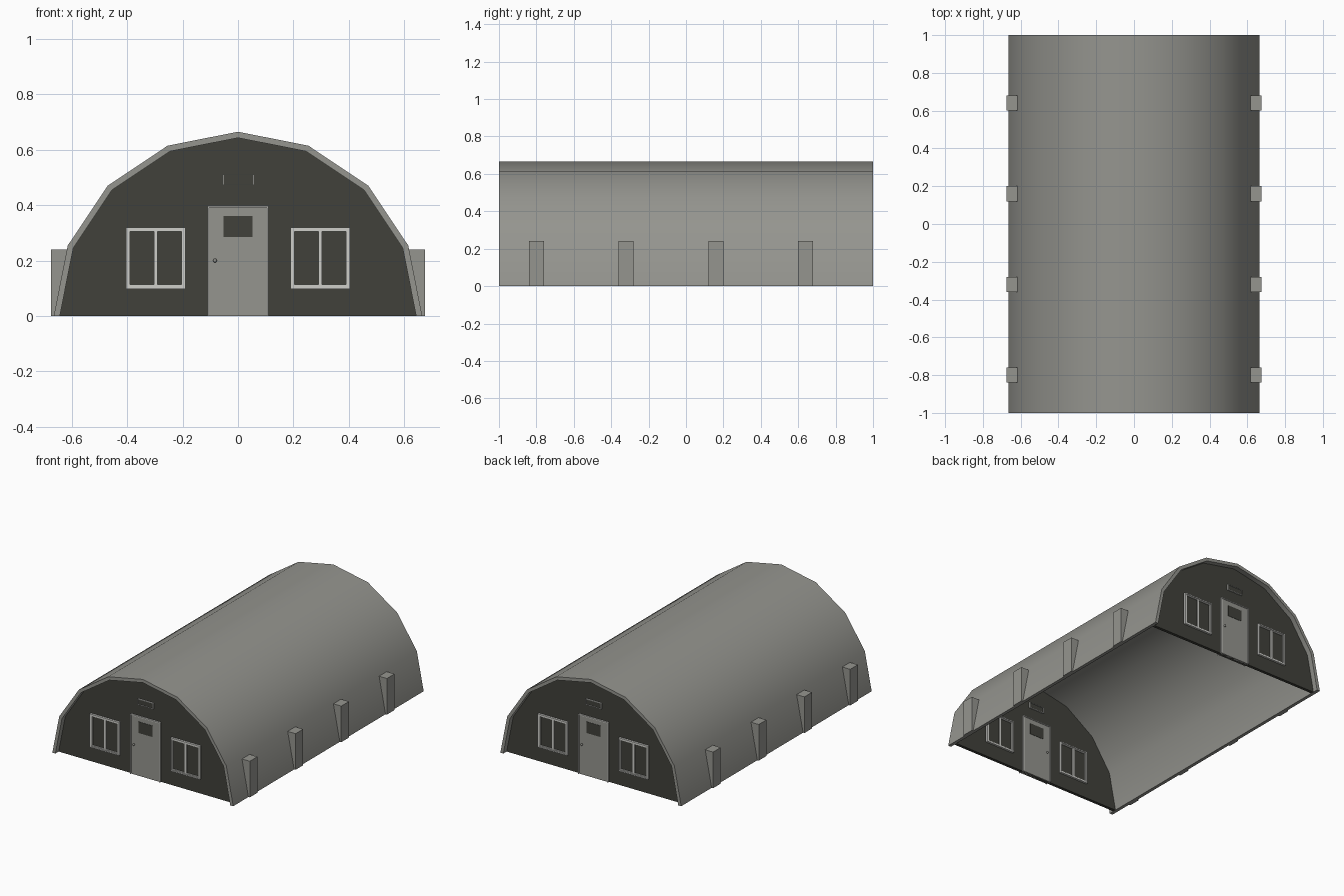
import bpy, bmesh, math
from mathutils import Matrix

cube = bpy.data.objects.get("Cube")
if cube:
    bpy.data.objects.remove(cube, do_unlink=True)


def material(name, r, g, b):
    m = bpy.data.materials.new(name)
    m.use_nodes = True
    m.diffuse_color = (r, g, b, 1)
    m.node_tree.nodes["Principled BSDF"].inputs["Base Color"].default_value = (r, g, b, 1)
    return m


GREY = material("warm grey metal", 0.30, 0.30, 0.275)
DARK = material("dark wall", 0.052, 0.053, 0.043)
LIGHT = material("pale frame", 0.62, 0.62, 0.59)


def finish(name, bm, mat, turn=False):
    """Turn a bmesh into an object; 'turn' rotates it to the opposite end."""
    if turn:
        bm.transform(Matrix.Rotation(math.pi, 4, "Z"))
    bmesh.ops.recalc_face_normals(bm, faces=bm.faces)
    me = bpy.data.meshes.new(name)
    bm.to_mesh(me)
    bm.free()
    me.materials.append(mat)
    ob = bpy.data.objects.new(name, me)
    bpy.context.collection.objects.link(ob)
    return ob


def add_box(bm, x0, x1, y0, y1, z0, z1):
    mid = Matrix.Translation(((x0 + x1) / 2, (y0 + y1) / 2, (z0 + z1) / 2))
    size = Matrix.Diagonal((x1 - x0, y1 - y0, z1 - z0, 1))
    bmesh.ops.create_cube(bm, size=1, matrix=mid @ size)


def add_frame(bm, x0, x1, y0, y1, z0, z1, w):
    """Rectangular border of width w."""
    add_box(bm, x0, x0 + w, y0, y1, z0, z1)
    add_box(bm, x1 - w, x1, y0, y1, z0, z1)
    add_box(bm, x0 + w, x1 - w, y0, y1, z1 - w, z1)
    add_box(bm, x0 + w, x1 - w, y0, y1, z0, z0 + w)


def extrude_profile(points, y0, y1):
    """Prism along y from an (x, z) outline."""
    bm = bmesh.new()
    face = bm.faces.new([bm.verts.new((x, y0, z)) for x, z in points])
    out = bmesh.ops.extrude_face_region(bm, geom=[face])
    verts = [v for v in out["geom"] if isinstance(v, bmesh.types.BMVert)]
    bmesh.ops.translate(bm, verts=verts, vec=(0, y1 - y0, 0))
    return bm


def arc(radius):
    return [(radius * math.cos(math.pi * i / 8), radius * math.sin(math.pi * i / 8))
            for i in range(9)]


# Arched roof shell
R_OUT, R_IN = 0.665, 0.643
roof = finish("roof_shell", extrude_profile(arc(R_OUT) + arc(R_IN)[::-1], -1, 1), GREY)
bpy.context.view_layer.objects.active = roof
roof.select_set(True)
bpy.ops.object.shade_smooth_by_angle(angle=math.radians(30))
roof.select_set(False)

# Buttresses along both sides
for side, label in ((1, "left"), (-1, "right")):
    for i in range(4):
        y = -0.8 + 0.48 * i
        outline = [(0.61, 0.24), (0.675, 0.24), (0.675, 0), (0.655, 0)]
        bm = extrude_profile([(side * x, z) for x, z in outline], y - 0.04, y + 0.04)
        finish(f"{label}_buttress_{i + 1}", bm, GREY)

# End walls with door, windows and vent
OUT, INN = -0.965, -0.945
for end, turn in (("front", False), ("back", True)):
    finish(f"{end}_wall", extrude_profile(arc(R_IN), OUT, INN), DARK, turn)

    # Door panel, border, small glass and knob
    bm = bmesh.new()
    add_box(bm, -0.104, 0.104, OUT - 0.006, INN + 0.006, 0, 0.391)
    finish(f"{end}_door", bm, GREY, turn)
    bm = bmesh.new()
    for s in (-1, 1):
        add_box(bm, s * 0.107 - 0.003, s * 0.107 + 0.003, OUT - 0.012, INN + 0.012, 0, 0.397)
    add_box(bm, -0.104, 0.104, OUT - 0.012, INN + 0.012, 0.391, 0.397)
    finish(f"{end}_door_frame", bm, LIGHT, turn)
    bm = bmesh.new()
    add_box(bm, -0.052, 0.052, OUT - 0.008, INN + 0.008, 0.285, 0.36)
    finish(f"{end}_door_glass", bm, DARK, turn)
    bm = bmesh.new()
    for y in (OUT - 0.012, INN + 0.012):
        bmesh.ops.create_uvsphere(bm, u_segments=10, v_segments=6, radius=0.007,
                                  matrix=Matrix.Translation((-0.083, y, 0.2)))
    finish(f"{end}_door_knob", bm, GREY, turn)

    # Double windows: outer frame with two sashes and dark panes
    for side, label in ((1, "left"), (-1, "right")):
        cx = side * 0.297
        bm = bmesh.new()
        add_frame(bm, cx - 0.108, cx + 0.108, OUT - 0.014, INN + 0.014, 0.098, 0.32, 0.008)
        for s in (-1, 1):
            px = cx + s * 0.05
            add_frame(bm, px - 0.05, px + 0.05, OUT - 0.009, INN + 0.009, 0.106, 0.312, 0.007)
        finish(f"{end}_{label}_window_frame", bm, LIGHT, turn)
        bm = bmesh.new()
        add_box(bm, cx - 0.098, cx + 0.098, OUT - 0.003, INN + 0.003, 0.108, 0.31)
        finish(f"{end}_{label}_window_glass", bm, DARK, turn)

    # Vent plate above the door
    bm = bmesh.new()
    add_frame(bm, -0.056, 0.058, OUT - 0.01, INN + 0.01, 0.472, 0.511, 0.003)
    finish(f"{end}_vent_frame", bm, LIGHT, turn)
    bm = bmesh.new()
    add_box(bm, -0.053, 0.055, OUT - 0.005, INN + 0.005, 0.475, 0.508)
    finish(f"{end}_vent_plate", bm, DARK, turn)
